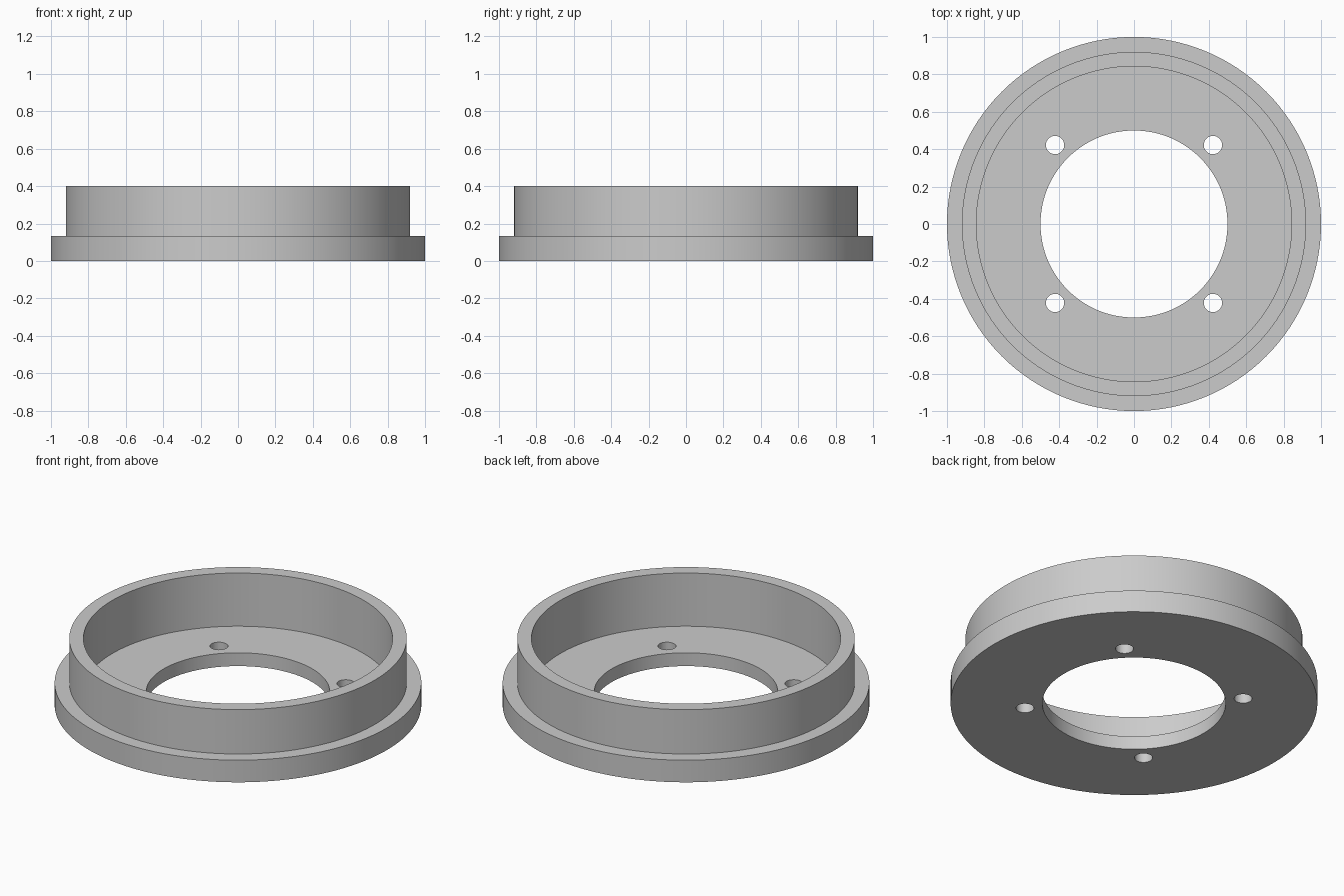
import bpy
import bmesh
from math import cos, sin, pi, radians
from mathutils import Vector

SEGMENTS = 128
HEIGHT = 0.4
FLANGE_TOP = 0.133
FLOOR_TOP = 0.08
BOLT_CIRCLE = 0.597
BOLT_RADIUS = 0.049

default_cube = bpy.data.objects.get("Cube")
if default_cube:
    bpy.data.objects.remove(default_cube, do_unlink=True)


def make_material(name, color):
    mat = bpy.data.materials.new(name)
    mat.use_nodes = True
    mat.diffuse_color = color
    mat.node_tree.nodes["Principled BSDF"].inputs["Base Color"].default_value = color
    return mat


def add_object(name, bm, mat):
    bmesh.ops.recalc_face_normals(bm, faces=bm.faces)
    mesh = bpy.data.meshes.new(name)
    bm.to_mesh(mesh)
    bm.free()
    mesh.materials.append(mat)
    obj = bpy.data.objects.new(name, mesh)
    bpy.context.scene.collection.objects.link(obj)
    return obj


def lathe(name, profile, mat):
    """Turn a closed (radius, z) profile around the z axis."""
    bm = bmesh.new()
    verts = [bm.verts.new((r, 0, z)) for r, z in profile]
    edges = [bm.edges.new((v, verts[i - 1])) for i, v in enumerate(verts)]
    bmesh.ops.spin(bm, geom=verts + edges, cent=(0, 0, 0), axis=(0, 0, 1),
                   angle=2 * pi, steps=SEGMENTS, use_merge=True)
    bmesh.ops.remove_doubles(bm, verts=bm.verts, dist=1e-5)
    return add_object(name, bm, mat)


grey = make_material("light grey metal", (0.6, 0.6, 0.6, 1))

# Flanged ring: wide base flange, raised wall, recessed floor, central bore
ring = lathe("flanged_ring", [
    (0.5, 0), (1, 0), (1, FLANGE_TOP), (0.92, FLANGE_TOP),
    (0.92, HEIGHT), (0.843, HEIGHT), (0.843, FLOOR_TOP), (0.5, FLOOR_TOP),
], grey)

# Four bolt holes on the diagonals
bm = bmesh.new()
for i in range(4):
    angle = radians(45 + 90 * i)
    made = bmesh.ops.create_cone(bm, cap_ends=True, segments=32,
                                 radius1=BOLT_RADIUS, radius2=BOLT_RADIUS, depth=0.3)
    offset = Vector((cos(angle), sin(angle), 0)) * BOLT_CIRCLE
    bmesh.ops.translate(bm, verts=made["verts"], vec=offset)
cutter = add_object("bolt_hole_cutter", bm, grey)
cutter.hide_render = True

cut = ring.modifiers.new("bolt holes", 'BOOLEAN')
cut.operation = 'DIFFERENCE'
cut.solver = 'EXACT'
cut.object = cutter

bpy.ops.object.select_all(action='DESELECT')
ring.select_set(True)
bpy.context.view_layer.objects.active = ring
bpy.ops.object.modifier_apply(modifier=cut.name)
bpy.data.objects.remove(cutter, do_unlink=True)

# Smooth walls with crisp rims
bpy.ops.object.shade_smooth_by_angle(angle=radians(30))
